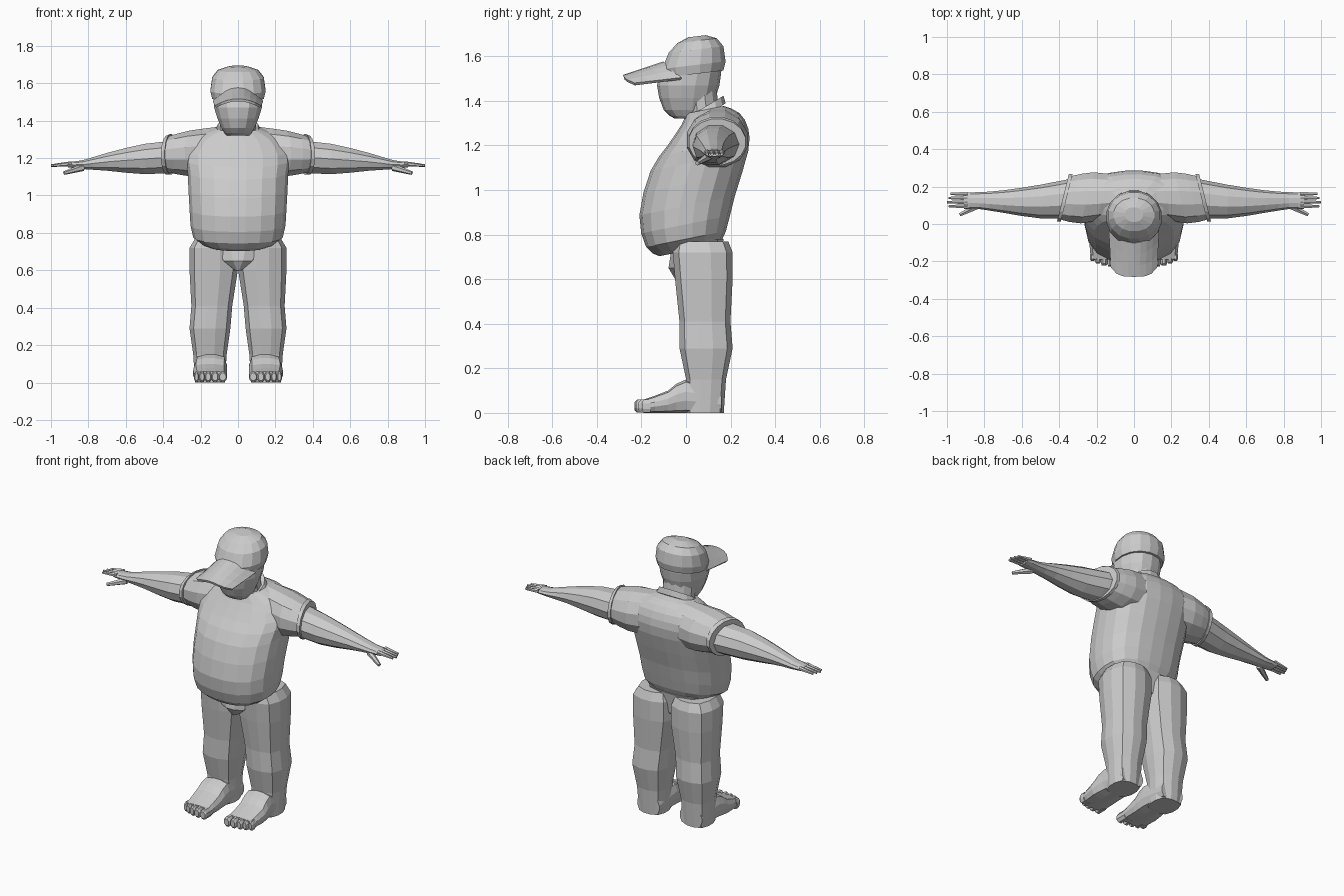
import bpy, bmesh, math
from mathutils import Vector

if "Cube" in bpy.data.objects:
    bpy.data.objects.remove(bpy.data.objects["Cube"])

grey = bpy.data.materials.new("plain_grey")
grey.use_nodes = True
shade = (.6, .6, .6, 1)
grey.diffuse_color = shade
grey.node_tree.nodes["Principled BSDF"].inputs["Base Color"].default_value = shade


def finish(name, bm, mirrored=False):
    """Turn a bmesh into a flat-shaded object, optionally mirrored over x."""
    bmesh.ops.recalc_face_normals(bm, faces=bm.faces)
    mesh = bpy.data.meshes.new(name)
    bm.to_mesh(mesh)
    bm.free()
    mesh.materials.append(grey)
    obj = bpy.data.objects.new(name, mesh)
    bpy.context.collection.objects.link(obj)
    if mirrored:
        modifier = obj.modifiers.new("other_side", "MIRROR")
        modifier.use_mirror_merge = False
    return obj


def flow(keys, steps):
    """Smoothly interpolate the key sections, keeping every key."""
    keys = [Vector(key) for key in keys]
    last = len(keys) - 1
    for k in range(last):
        start, end = keys[k], keys[k + 1]
        leave = (end - keys[max(k - 1, 0)]) / 2
        arrive = (keys[min(k + 2, last)] - start) / 2
        for step in range(steps):
            t = step / steps
            ease = t * t * (3 - 2 * t)
            bend = leave * t * (1 - t) ** 2 - arrive * t * t * (1 - t)
            yield start.lerp(end, ease) + bend
    yield keys[last]


def loft(name, axis, keys, sides=12, power=2.5, steps=1, slope=0, mirrored=False):
    """Skin rounded-box sections (position, a low, a high, b low, b high)."""
    bm = bmesh.new()
    loops = []
    for place, a_low, a_high, b_low, b_high in flow(keys, steps):
        loop = []
        for i in range(sides):
            turn = math.tau * (i + .5) / sides
            c, s = math.cos(turn), math.sin(turn)
            reach = (abs(c) ** power + abs(s) ** power) ** (-1 / power) / 2
            a = (a_low + a_high) / 2 + (a_high - a_low) * c * reach
            rise = (b_high - b_low) * s * reach
            b = (b_low + b_high) / 2 + rise
            along = place + slope * rise
            spot = {"x": (along, b, a), "y": (a, along, b), "z": (a, b, along)}
            loop.append(bm.verts.new(spot[axis]))
        loops.append(loop)
    for low, high in zip(loops, loops[1:]):
        for i in range(sides):
            bm.faces.new((low[i - 1], low[i], high[i], high[i - 1]))
    bm.faces.new(loops[0])
    bm.faces.new(loops[-1])
    return finish(name, bm, mirrored)


def upright(name, keys, **options):
    """Loft centred on x from (height, half width, front, back)."""
    sections = [(height, -half, half, front, back) for height, half, front, back in keys]
    return loft(name, "z", sections, **options)


def finger(name, start, end, base, tip):
    """Tapered six-sided digit between two points, on both hands."""
    start, end = Vector(start), Vector(end)
    way = end - start
    bm = bmesh.new()
    bmesh.ops.create_cone(bm, cap_ends=True, segments=6, radius1=base, radius2=tip, depth=way.length)
    bm.transform(way.to_track_quat("Z", "Y").to_matrix().to_4x4())
    bmesh.ops.translate(bm, verts=bm.verts, vec=(start + end) / 2)
    return finish(name, bm, True)


# Shirt: round belly, broad back, sloping shoulders
upright("shirt_body", [
    (.73, .15, -.12, .15),
    (.78, .24, -.18, .18),
    (.93, .26, -.21, .22),
    (1.13, .27, -.16, .28),
    (1.24, .28, -.08, .28),
    (1.32, .22, -.02, .24),
    (1.36, .12, 0, .17)], sides=20, steps=2, slope=.2)
upright("shirt_collar", [
    (1.33, .13, -.02, .18),
    (1.37, .11, -.01, .17)], sides=16, power=2, slope=.6)

# Sleeves with slanted cuffs
loft("sleeves", "x", [
    (.1, 1.1, 1.37, .03, .26),
    (.25, 1.1, 1.35, 0, .28),
    (.36, 1.12, 1.32, .02, .26)], power=2.2, steps=2, slope=-.25, mirrored=True)
loft("sleeve_cuffs", "x", [
    (.36, 1.11, 1.33, .01, .27),
    (.38, 1.11, 1.32, .01, .27)], sides=16, power=2, slope=-.25, mirrored=True)

# Arms and hands
loft("arms", "x", [
    (.3, 1.12, 1.3, .03, .25),
    (.5, 1.11, 1.28, .03, .21),
    (.7, 1.13, 1.23, .06, .18),
    (.83, 1.14, 1.19, .08, .17),
    (.91, 1.15, 1.18, .08, .17)], sides=10, power=2, steps=2, mirrored=True)
for k, label in enumerate(("index", "middle", "ring", "little")):
    y = .095 + k * .022
    finger(label + "_fingers", (.89, y, 1.17), (1 - .01 * abs(k - 1), y, 1.16), .013, .007)
finger("thumbs", (.83, .1, 1.15), (.93, .05, 1.12), .02, .01)

# Neck and head
upright("neck", [(1.28, .1, 0, .16), (1.45, .1, -.02, .14)], power=2)
upright("head", [
    (1.32, .06, -.05, .07),
    (1.36, .09, -.1, .11),
    (1.47, .13, -.13, .15),
    (1.56, .13, -.1, .16)], sides=14, power=2.2, steps=2)

# Cap: rounded crown and arched brim
upright("cap_crown", [
    (1.52, .14, -.1, .17),
    (1.56, .15, -.11, .18),
    (1.63, .14, -.08, .17),
    (1.67, .11, -.04, .14),
    (1.69, .05, .01, .09)], sides=16, power=2.1, slope=.12)
brim = bmesh.new()
bmesh.ops.create_grid(brim, x_segments=8, y_segments=3, size=1)
for vert in brim.verts:
    across, out = vert.co.x, (1 - vert.co.y) / 2
    bow = across * across
    back = bow * .08 - .1
    front = bow * bow * .05 - .28
    height = 1.57 - .06 * out - bow * (.07 - .035 * out)
    vert.co = (across * (.13 - .01 * out), back + (front - back) * out, height)
thick = finish("cap_brim", brim).modifiers.new("thickness", "SOLIDIFY")
thick.thickness = .014
thick.offset = 0

# Trousers
upright("trouser_seat", [
    (.6, .02, -.05, .1),
    (.65, .1, -.08, .15),
    (.78, .2, -.06, .17)])
loft("trouser_legs", "z", [
    (0, .07, .23, 0, .17),
    (.15, .06, .24, 0, .18),
    (.29, .04, .26, -.03, .21),
    (.41, .03, .25, -.03, .2),
    (.6, 0, .26, -.05, .21),
    (.72, 0, .26, -.06, .21),
    (.77, .02, .23, -.05, .19)], power=3, mirrored=True)

# Bare feet with five toes each
loft("feet", "y", [
    (.16, .07, .22, 0, .1),
    (0, .06, .23, 0, .15),
    (-.08, .06, .24, 0, .1),
    (-.19, .06, .23, 0, .06)], power=4, steps=2, mirrored=True)
inner = .06
for k, label in enumerate(("big", "second", "third", "fourth", "little")):
    outer = inner + .043 - k * .004
    tip = k * k * .002 - .23
    loft(label + "_toes", "y", [
        (-.16, inner, outer, 0, .06),
        (tip + .01, inner, outer, 0, .06),
        (tip, inner + .005, outer - .005, .01, .05)], sides=8, power=3, mirrored=True)
    inner = outer
